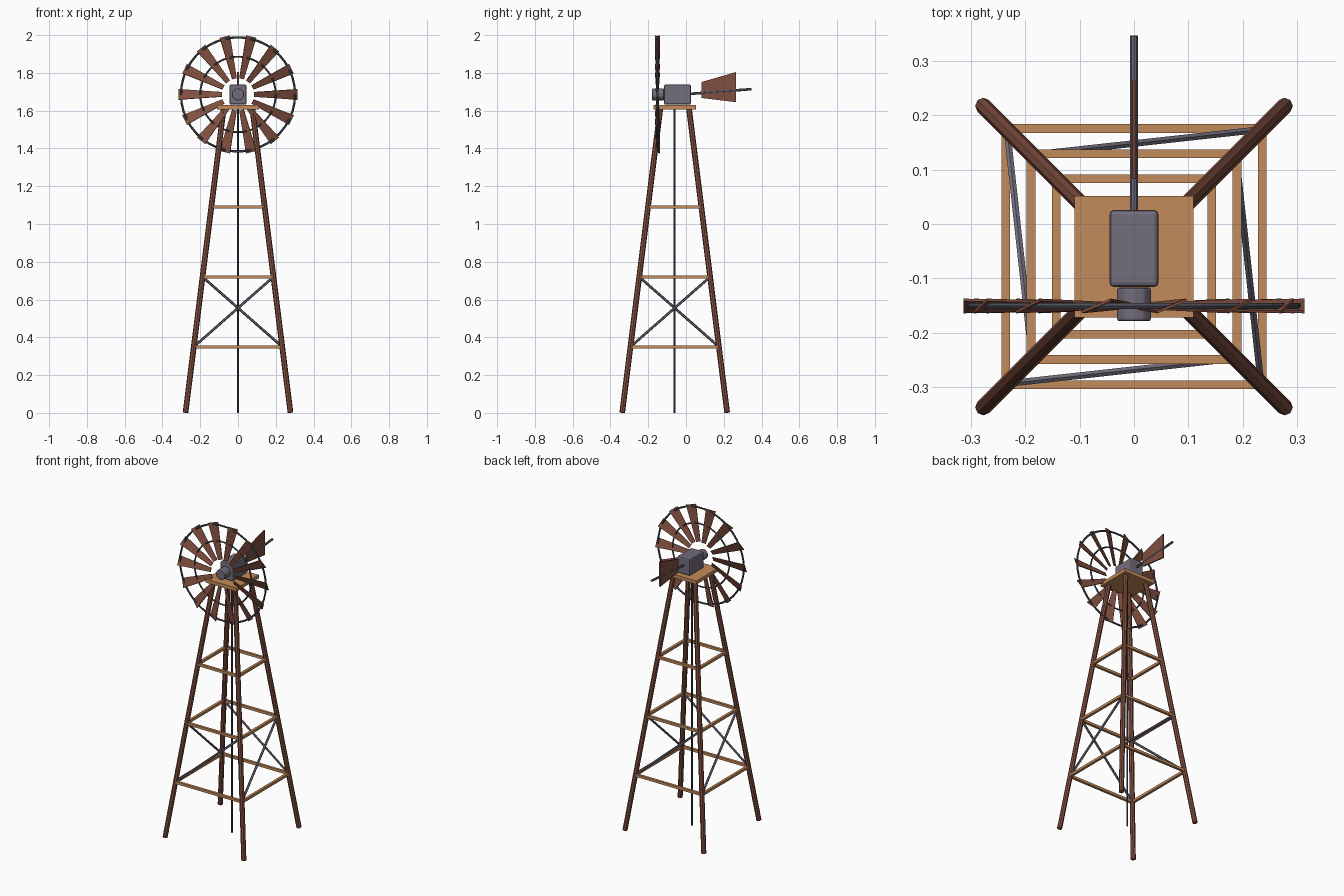
import bpy, bmesh, math
from mathutils import Vector, Matrix

cube = bpy.data.objects.get("Cube")
if cube:
    bpy.data.objects.remove(cube, do_unlink=True)


def material(name, color):
    m = bpy.data.materials.new(name)
    m.use_nodes = True
    m.diffuse_color = (*color, 1)
    m.node_tree.nodes["Principled BSDF"].inputs["Base Color"].default_value = (*color, 1)
    return m


BROWN = material("red brown wood", (0.22, 0.078, 0.05))
TAN = material("tan wood", (0.55, 0.26, 0.105))
GREY = material("grey metal", (0.17, 0.155, 0.2))
DARK = material("dark iron", (0.07, 0.075, 0.095))

TY = -0.06                               # tower axis in y
WHEEL = Vector((0, -0.151, 1.686))       # wheel centre
TOP = 1.61


def finish(name, bm, mat, bevel=0):
    bmesh.ops.recalc_face_normals(bm, faces=bm.faces)
    mesh = bpy.data.meshes.new(name)
    bm.to_mesh(mesh)
    bm.free()
    mesh.materials.append(mat)
    ob = bpy.data.objects.new(name, mesh)
    bpy.context.collection.objects.link(ob)
    if bevel:
        mod = ob.modifiers.new("bevel", "BEVEL")
        mod.width, mod.segments = bevel, 2
    return ob


def box(name, centre, size, mat, bevel=0):
    bm = bmesh.new()
    bmesh.ops.create_cube(bm, size=1, matrix=Matrix.Translation(centre) @ Matrix.Diagonal((*size, 1)))
    return finish(name, bm, mat, bevel)


def rod(name, a, b, radius, mat, sides=8, bevel=0):
    a, b = Vector(a), Vector(b)
    d = b - a
    turn = d.to_track_quat("Z", "Y").to_matrix().to_4x4()
    bm = bmesh.new()
    bmesh.ops.create_cone(bm, cap_ends=True, segments=sides, radius1=radius, radius2=radius,
                          depth=d.length, matrix=Matrix.Translation((a + b) / 2) @ turn)
    return finish(name, bm, mat, bevel)


def plate(name, outline, thickness, mat, matrix):
    # flat outline in local xy, extruded evenly along local z
    bm = bmesh.new()
    face = bm.faces.new([bm.verts.new((x, y, -thickness / 2)) for x, y in outline])
    ext = bmesh.ops.extrude_face_region(bm, geom=[face])
    bmesh.ops.translate(bm, vec=(0, 0, thickness),
                        verts=[v for v in ext["geom"] if isinstance(v, bmesh.types.BMVert)])
    bm.transform(matrix)
    return finish(name, bm, mat)


def half(z):
    # half spread of the legs at height z
    return 0.278 + (0.076 - 0.278) * z / TOP


def corner(i, z):
    a = math.radians(-135 + 90 * i)
    r = half(z) * math.sqrt(2)
    return Vector((r * math.cos(a), TY + r * math.sin(a), z))


# Tower legs, horizontal girts and one diagonal brace per side
LEVELS = (0.35, 0.72, 1.09)
for i in range(4):
    rod(f"leg_{i + 1}", corner(i, 0.002), corner(i, TOP), 0.015, BROWN)
    rod(f"brace_{i + 1}", corner(i, LEVELS[0]), corner(i + 1, LEVELS[1]), 0.007, GREY, 6)
for n, z in enumerate(LEVELS):
    h = half(z) + 0.002
    for s, side in ((-1, "near"), (1, "far")):
        box(f"girt_x_{side}_{n + 1}", (0, TY + s * h, z), (2 * h, 0.016, 0.016), TAN)
        box(f"girt_y_{side}_{n + 1}", (s * h, TY, z), (0.016, 2 * h, 0.016), TAN)

rod("pump_rod", (0, TY, 0), (0, TY, TOP), 0.005, DARK)
box("platform", (0, TY, 1.618), (0.22, 0.224, 0.022), TAN)
box("gearbox", (0, -0.045, 1.685), (0.09, 0.142, 0.106), GREY, 0.008)

# Wheel hub, rings and pitched blades
rod("hub", (0, -0.179, WHEEL.z), (0, -0.117, WHEEL.z), 0.033, GREY, 10, 0.005)


def ring(name, radius, tube):
    bpy.ops.mesh.primitive_torus_add(major_radius=radius, minor_radius=tube, major_segments=42,
                                     minor_segments=6, location=WHEEL,
                                     rotation=(math.pi / 2, 0, 0))
    ob = bpy.context.object
    ob.name = name
    ob.data.materials.append(DARK)


ring("outer_ring", 0.302, 0.006)
ring("inner_ring", 0.2, 0.005)

BLADES = 14
blade = [(0.085, -0.013), (0.314, -0.03), (0.314, 0.03), (0.085, 0.013)]
stand = Matrix.Translation(WHEEL) @ Matrix.Rotation(math.pi / 2, 4, "X")
for k in range(BLADES):
    spin = Matrix.Rotation(math.tau * k / BLADES, 4, "Z")
    pitch = Matrix.Rotation(math.radians(22), 4, "X")
    plate(f"blade_{k + 1}", blade, 0.005, BROWN, stand @ spin @ pitch)

# Tail boom and vane
rod("tail_boom", (0, 0.02, 1.689), (0, 0.347, 1.714), 0.007, GREY)
vane = [(0.083, 1.667), (0.264, 1.645), (0.264, 1.804), (0.083, 1.752)]
to_side = Matrix(((0, 0, 1, 0), (1, 0, 0, 0), (0, 1, 0, 0), (0, 0, 0, 1)))
plate("tail_vane", vane, 0.008, BROWN, to_side)
